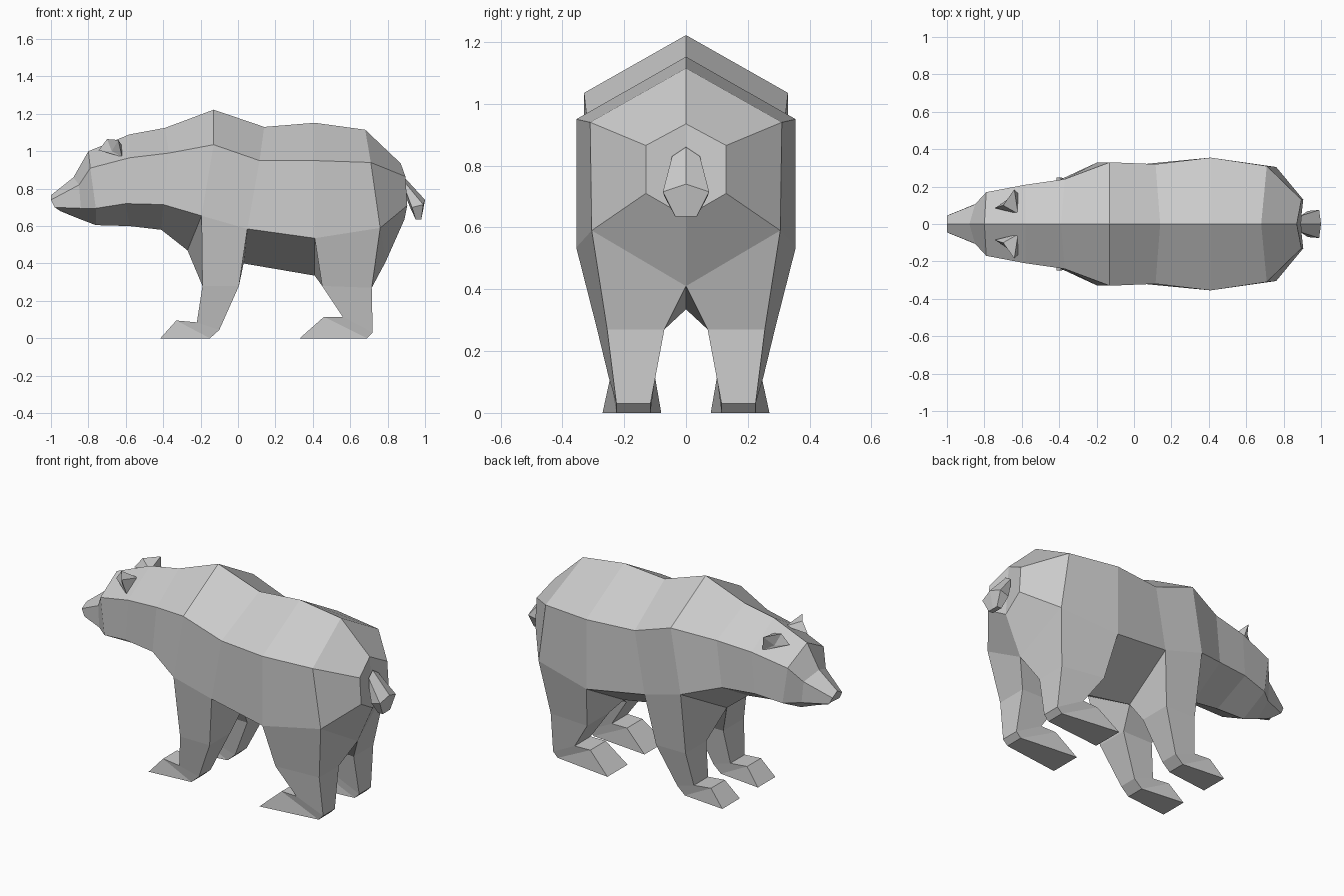
import bpy, bmesh

if "Cube" in bpy.data.objects:
    bpy.data.objects.remove(bpy.data.objects["Cube"])


def finish(name, bm):
    """Turn a +y half into an object mirrored across the middle plane."""
    bmesh.ops.remove_doubles(bm, verts=bm.verts, dist=0.0005)
    me = bpy.data.meshes.new(name)
    bm.to_mesh(me)
    bm.free()
    ob = bpy.data.objects.new(name, me)
    bpy.context.collection.objects.link(ob)
    m = ob.modifiers.new("Mirror", 'MIRROR')
    m.use_axis = (False, True, False)
    m.merge_threshold = 0.001
    return ob


def loft(name, sections, closed=False, cap_start=False, skip=()):
    """Skin quads between sections; skip holds (section, strip) gaps."""
    bm = bmesh.new()
    rings = [[bm.verts.new(p) for p in s] for s in sections]
    n = len(rings[0])
    for k, (a, b) in enumerate(zip(rings, rings[1:])):
        for i in range(n if closed else n - 1):
            if (k, i) not in skip:
                j = (i + 1) % n
                bm.faces.new((a[i], b[i], b[j], a[j]))
    if cap_start:
        bm.faces.new(rings[0])
    bm.faces.new(rings[-1][::-1])
    return finish(name, bm)


# Body: half hexagons (top, upper side, lower side, bottom) from nose to rump
body = [
    [(-1.00, 0, .765), (-1.00, .045, .74), (-.98, .05, .70), (-.95, 0, .68)],
    [(-.88, 0, .86), (-.85, .105, .82), (-.84, .11, .695), (-.86, 0, .643)],
    [(-.80, 0, 1.00), (-.79, .17, .91), (-.76, .175, .695), (-.76, 0, .605)],
    [(-.58, 0, 1.09), (-.58, .21, .965), (-.60, .205, .72), (-.58, 0, .60)],
    [(-.39, 0, 1.125), (-.37, .24, .99), (-.40, .235, .715), (-.41, 0, .58)],
    [(-.13, 0, 1.222), (-.13, .33, 1.035), (-.195, .33, .655), (-.27, 0, .47)],
    [(.14, 0, 1.13), (.115, .32, .95), (.05, .32, .585), (.03, 0, .40)],
    [(.41, 0, 1.152), (.41, .355, .95), (.41, .355, .535), (.41, 0, .335)],
    [(.68, 0, 1.115), (.71, .31, .94), (.76, .305, .59), (.79, 0, .41)],
    [(.87, 0, .935), (.895, .13, .865), (.905, .13, .71), (.89, 0, .635)],
]
loft("body", body, cap_start=True, skip={(5, 2), (7, 2)})


def leg(name, seg, levels):
    """Grow a leg out of the body gap; each level gives front and back
    as (x, z, inner y, outer y)."""
    f, b = body[seg], body[seg + 1]
    rings = [[f[2], f[3], b[3], b[2]]]
    for (fx, fz, fi, fo), (bx, bz, bi, bo) in levels:
        rings.append([(fx, fo, fz), (fx, fi, fz), (bx, bi, bz), (bx, bo, bz)])
    return loft(name, rings, closed=True)


# Legs: knee, ankle, foot top, sole
leg("front_leg", 5, [
    ((-.19, .28, .08, .275), (.005, .28, .08, .275)),
    ((-.22, .085, .105, .24), (-.10, .045, .115, .225)),
    ((-.33, .095, .105, .235), (-.15, 0, .115, .225)),
    ((-.415, 0, .085, .25), (-.15, 0, .115, .225)),
])
leg("back_leg", 7, [
    ((.45, .28, .08, .29), (.715, .27, .07, .255)),
    ((.56, .115, .10, .25), (.72, .03, .115, .225)),
    ((.46, .115, .10, .245), (.69, 0, .115, .225)),
    ((.33, 0, .08, .27), (.69, 0, .115, .225)),
])

# Tail: small drooping stub
loft("tail", [
    [(.89, 0, .86), (.895, .045, .83), (.90, .05, .78), (.90, 0, .75)],
    [(1.00, 0, .74), (.99, .075, .715), (.93, .07, .70), (.92, 0, .70)],
    [(.98, 0, .635), (.98, .035, .635), (.95, .035, .635), (.95, 0, .635)],
])

# Ears: faceted shell around a hollow facing forward
bm = bmesh.new()
front, top, tip, outer, inner, dent = [bm.verts.new(p) for p in (
    (-.745, .085, 1.005), (-.70, .10, 1.065), (-.64, .185, 1.06),
    (-.62, .165, .97), (-.62, .055, 1.03), (-.675, .13, 1.0))]
for f in ((front, top, dent), (top, tip, dent), (tip, outer, dent),
          (front, inner, top), (top, inner, tip), (tip, inner, outer),
          (front, dent, outer), (front, outer, inner)):
    bm.faces.new(f)
bmesh.ops.recalc_face_normals(bm, faces=bm.faces)
finish("ears", bm)
